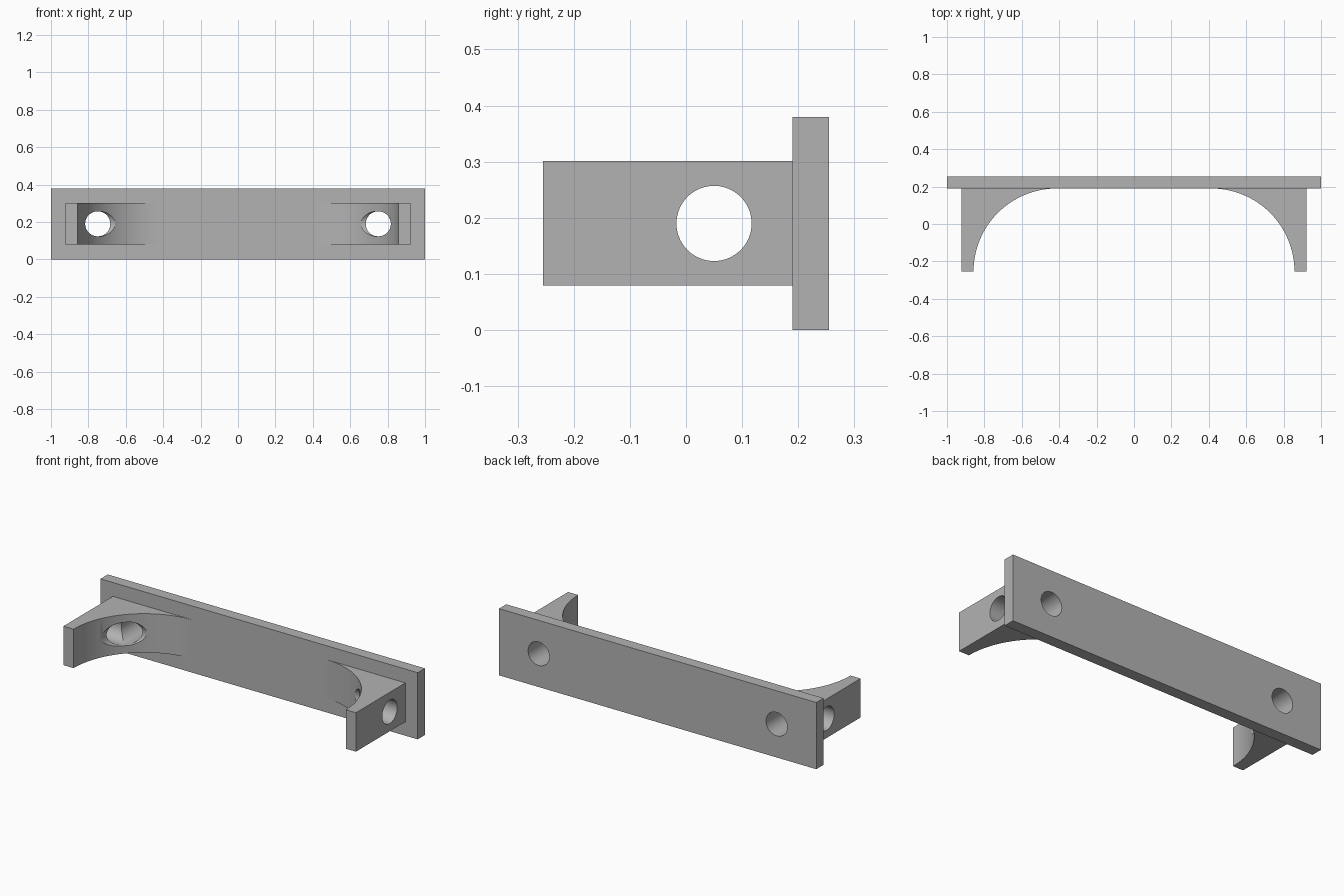
import bpy, bmesh, math
from mathutils import Matrix

cube = bpy.data.objects.get("Cube")
if cube:
    bpy.data.objects.remove(cube, do_unlink=True)

# Single grey material
grey = bpy.data.materials.new("plain grey")
grey.use_nodes = True
colour = (0.45, 0.45, 0.45, 1)
grey.diffuse_color = colour
grey.node_tree.nodes["Principled BSDF"].inputs["Base Color"].default_value = colour

# Shared dimensions
HALF_DEPTH, PLATE_FRONT = 0.255, 0.19
MID_Z, PLATE_H, ARM_H = 0.19, 0.38, 0.222
ARM_OUT, ARM_IN = 0.922, 0.858
HOLE_R, BOLT_X, PIN_Y = 0.067, 0.75, 0.05


def add_object(name, bm):
    bmesh.ops.recalc_face_normals(bm, faces=bm.faces)
    mesh = bpy.data.meshes.new(name)
    bm.to_mesh(mesh)
    bm.free()
    obj = bpy.data.objects.new(name, mesh)
    bpy.context.collection.objects.link(obj)
    mesh.materials.append(grey)
    return obj


def prism(name, outline, z0, z1):
    bm = bmesh.new()
    base = bm.faces.new([bm.verts.new((x, y, z0)) for x, y in outline])
    top = bmesh.ops.extrude_face_region(bm, geom=[base], use_keep_orig=True)
    verts = [v for v in top["geom"] if isinstance(v, bmesh.types.BMVert)]
    bmesh.ops.translate(bm, verts=verts, vec=(0, 0, z1 - z0))
    return add_object(name, bm)


def drill(obj, axis, centre):
    bm = bmesh.new()
    bmesh.ops.create_cone(bm, cap_ends=True, segments=64, radius1=HOLE_R,
                          radius2=HOLE_R, depth=1)
    bmesh.ops.rotate(bm, verts=bm.verts,
                     matrix=Matrix.Rotation(math.pi / 2, 3, axis))
    bmesh.ops.translate(bm, verts=bm.verts, vec=centre)
    cutter = add_object("hole_cutter", bm)
    cutter.hide_render = True
    mod = obj.modifiers.new("hole", "BOOLEAN")
    mod.operation, mod.solver, mod.object = "DIFFERENCE", "EXACT", cutter
    bpy.context.view_layer.objects.active = obj
    bpy.ops.object.modifier_apply(modifier=mod.name)
    bpy.data.objects.remove(cutter, do_unlink=True)


# Back plate
plate = prism("back_plate", [(-1, PLATE_FRONT), (1, PLATE_FRONT),
                             (1, HALF_DEPTH), (-1, HALF_DEPTH)], 0, PLATE_H)
parts = [plate]

# Side brackets with a concave quarter-round inner face
radius = PLATE_FRONT + HALF_DEPTH
for name, side in (("left_bracket", 1), ("right_bracket", -1)):
    outline = [(side * ARM_OUT, PLATE_FRONT), (side * ARM_OUT, -HALF_DEPTH)]
    for i in range(49):
        a = math.pi / 2 * i / 48
        outline.append((side * (ARM_IN - radius + radius * math.cos(a)),
                        -HALF_DEPTH + radius * math.sin(a)))
    bracket = prism(name, outline, MID_Z - ARM_H / 2, MID_Z + ARM_H / 2)
    # Bolt hole front to back, pin hole side to side
    drill(bracket, "X", (side * BOLT_X, 0, MID_Z))
    drill(bracket, "Y", (side * BOLT_X, PIN_Y, MID_Z))
    drill(plate, "X", (side * BOLT_X, 0, MID_Z))
    parts.append(bracket)

# Smooth the curved walls, keep hard edges
bpy.ops.object.select_all(action="DESELECT")
for part in parts:
    part.select_set(True)
bpy.context.view_layer.objects.active = plate
bpy.ops.object.shade_smooth_by_angle(angle=math.radians(30))
